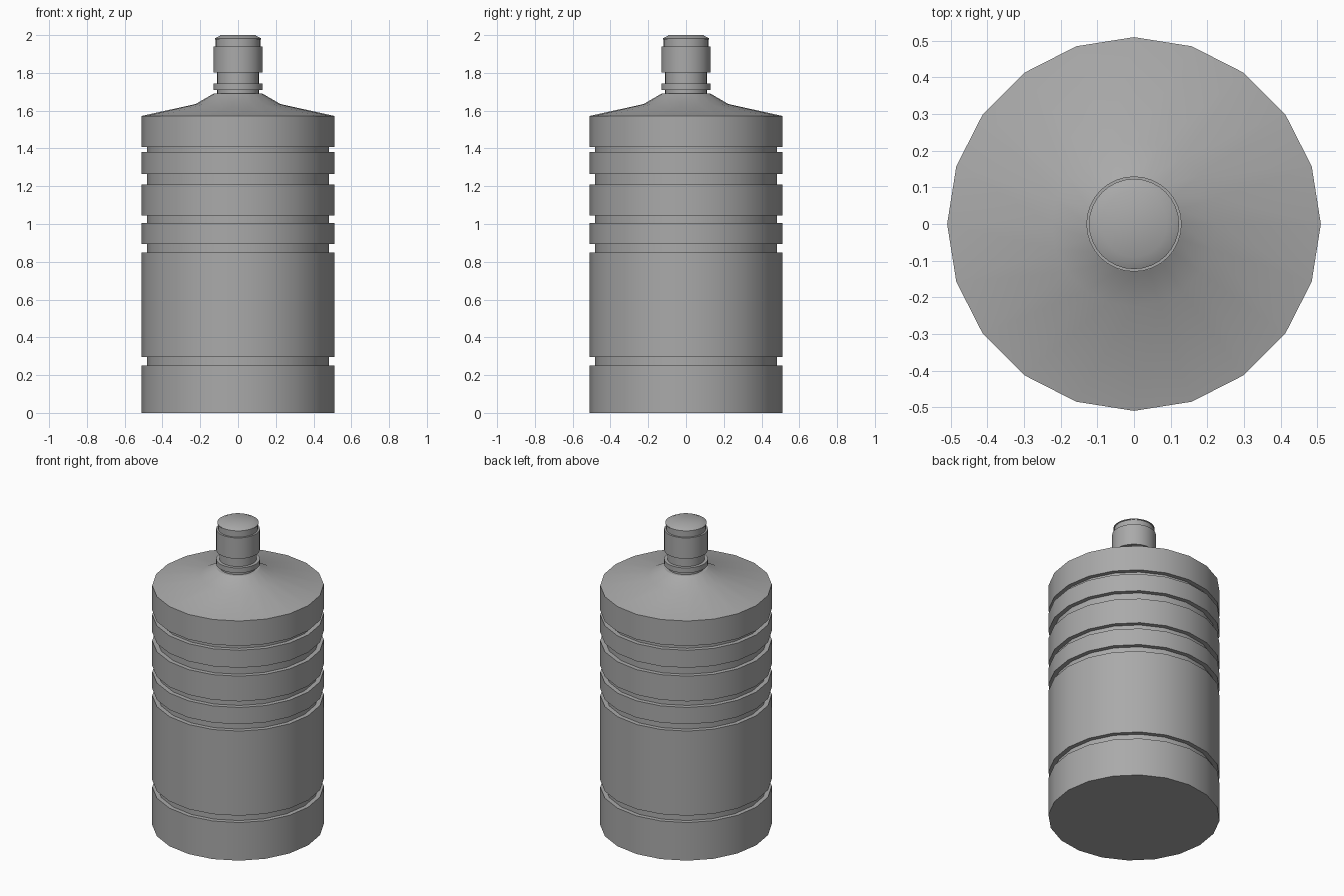
import bpy, bmesh
from math import cos, sin, pi, radians

if "Cube" in bpy.data.objects:
    bpy.data.objects.remove(bpy.data.objects["Cube"])

grey = bpy.data.materials.new("plain_grey")
grey.use_nodes = True
colour = (0.4, 0.4, 0.4, 1)
grey.diffuse_color = colour
grey.node_tree.nodes["Principled BSDF"].inputs["Base Color"].default_value = colour


def lathe(name, profile, sides):
    """Closed turned solid from (radius, height) points, bottom to top."""
    bm = bmesh.new()
    rings = [[bm.verts.new((r * cos(2 * pi * i / sides), r * sin(2 * pi * i / sides), z))
              for i in range(sides)] for r, z in profile]
    for a, b in zip(rings, rings[1:]):
        for i in range(sides):
            j = (i + 1) % sides
            bm.faces.new((a[i], a[j], b[j], b[i]))
    bm.faces.new(rings[0][::-1])
    bm.faces.new(rings[-1])
    mesh = bpy.data.meshes.new(name)
    bm.to_mesh(mesh)
    bm.free()
    mesh.materials.append(grey)
    ob = bpy.data.objects.new(name, mesh)
    bpy.context.collection.objects.link(ob)
    bpy.ops.object.select_all(action='DESELECT')
    ob.select_set(True)
    bpy.context.view_layer.objects.active = ob
    bpy.ops.object.shade_smooth_by_angle(angle=radians(30))
    return ob


# Faceted body with recessed grooves and a sloping shoulder
R, GROOVE = 0.51, 0.482
body = [(R, 0)]
for low, high in [(0.25, 0.295), (0.85, 0.895), (1.005, 1.045), (1.21, 1.265), (1.38, 1.408)]:
    body += [(R, low), (GROOVE, low), (GROOVE, high), (R, high)]
body += [(R, 1.572), (0.225, 1.635), (0.13, 1.69)]
lathe("bottle_body", body, 20)

# Neck with its collar ring
lathe("bottle_neck", [(0.11, 1.68), (0.11, 1.71), (0.13, 1.71), (0.13, 1.743),
                      (0.11, 1.743), (0.11, 1.81)], 32)

# Cap with a stepped rim and bevelled top
lathe("bottle_cap", [(0.13, 1.803), (0.13, 1.94), (0.118, 1.94), (0.118, 1.978),
                     (0.123, 1.978), (0.123, 1.983), (0.09, 2.0)], 32)
